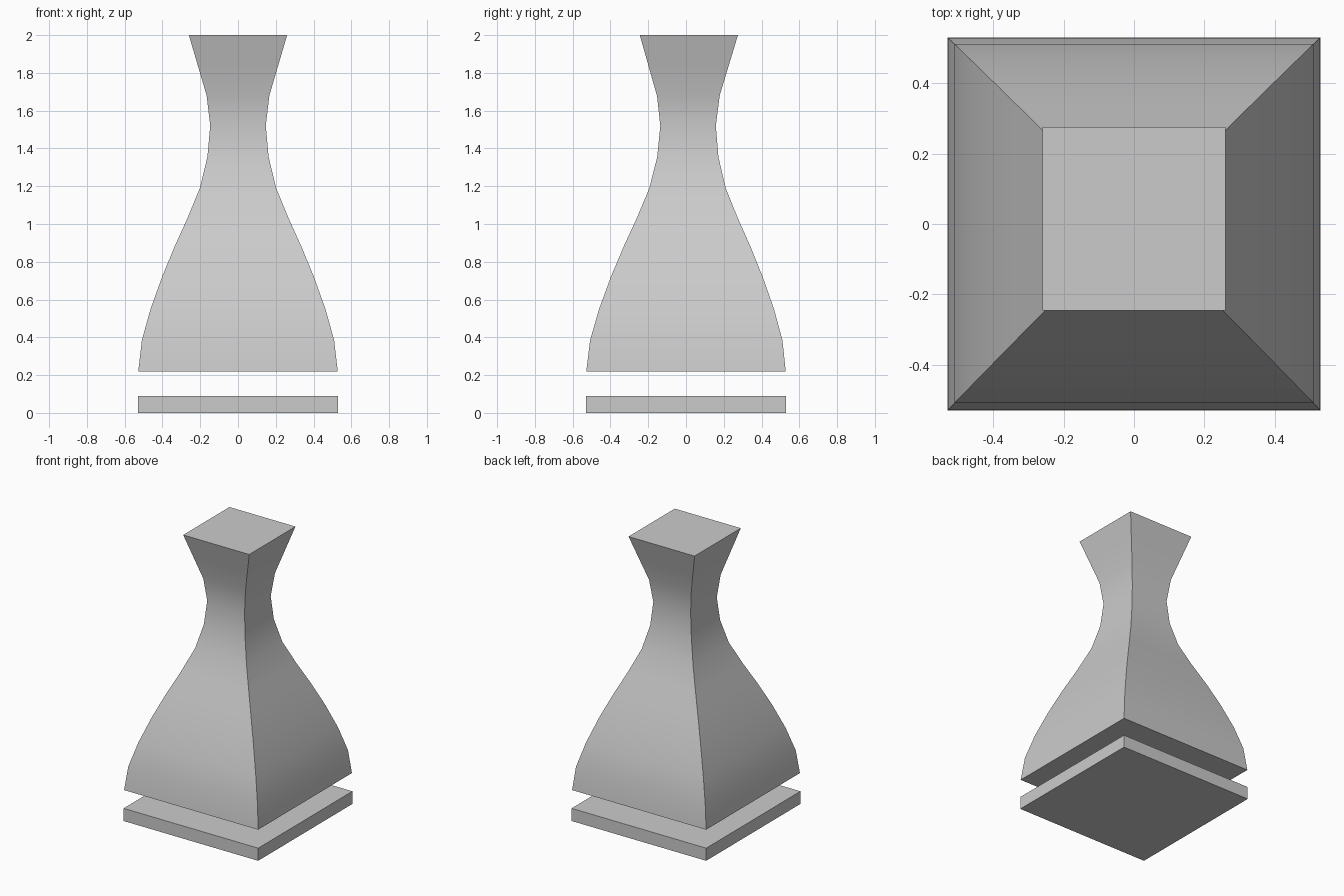
import bpy, bmesh, math

cube = bpy.data.objects.get("Cube")
if cube:
    bpy.data.objects.remove(cube, do_unlink=True)

grey = bpy.data.materials.new("plain grey")
grey.use_nodes = True
colour = (0.6, 0.6, 0.6, 1)
grey.diffuse_color = colour
grey.node_tree.nodes["Principled BSDF"].inputs["Base Color"].default_value = colour


def square_loft(name, rings, lean=0.0):
    """Stack square rings of (height, half width), leaning towards +y with height."""
    bm = bmesh.new()
    start, end = rings[0][0], rings[-1][0]
    loops = []
    for z, h in rings:
        y0 = lean * (z - start) / (end - start)
        loops.append([bm.verts.new((sx * h, sy * h + y0, z))
                      for sx, sy in ((-1, -1), (1, -1), (1, 1), (-1, 1))])
    for low, high in zip(loops, loops[1:]):
        for i in range(4):
            j = (i + 1) % 4
            bm.faces.new((low[i], low[j], high[j], high[i]))
    bm.faces.new(loops[0][::-1])
    bm.faces.new(loops[-1])
    mesh = bpy.data.meshes.new(name)
    bm.to_mesh(mesh)
    bm.free()
    mesh.materials.append(grey)
    obj = bpy.data.objects.new(name, mesh)
    bpy.context.collection.objects.link(obj)
    return obj


# Flat square plinth
square_loft("base_slab", [(0, 0.53), (0.09, 0.53)])

# Flared body with a narrow neck, floating above the plinth
profile = [(0.22, 0.528), (0.385, 0.509), (0.55, 0.463), (0.72, 0.402),
           (0.88, 0.336), (1.03, 0.268), (1.19, 0.202), (1.355, 0.162),
           (1.52, 0.147), (1.68, 0.166), (1.84, 0.213), (2.0, 0.26)]
body = square_loft("flared_body", profile, lean=0.015)
bpy.ops.object.select_all(action="DESELECT")
body.select_set(True)
bpy.context.view_layer.objects.active = body
bpy.ops.object.shade_smooth_by_angle(angle=math.radians(30))
